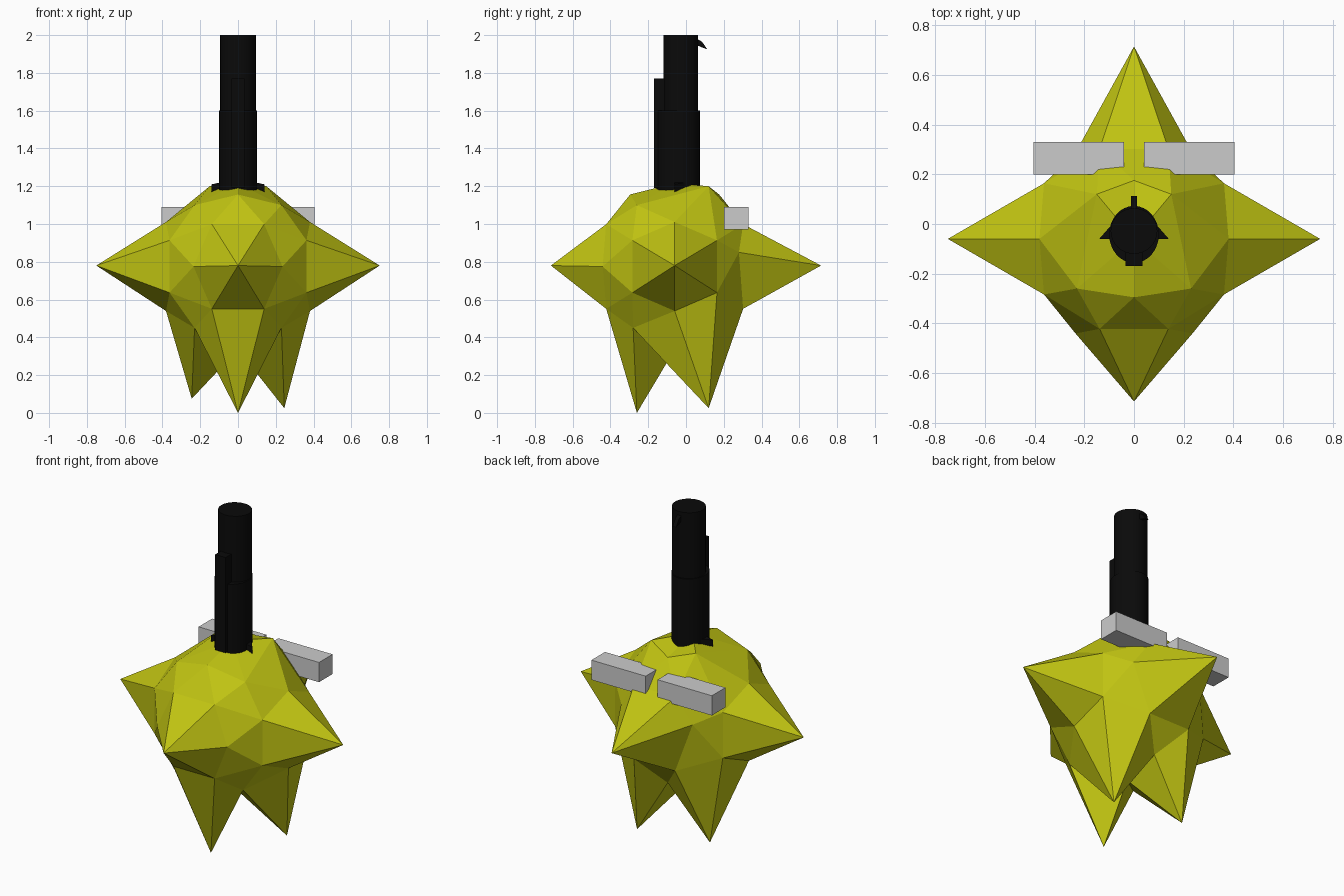
import bpy, bmesh, math
from mathutils import Vector

if "Cube" in bpy.data.objects:
    bpy.data.objects.remove(bpy.data.objects["Cube"])


def material(name, color):
    m = bpy.data.materials.new(name)
    m.diffuse_color = (*color, 1)
    m.use_nodes = True
    m.node_tree.nodes["Principled BSDF"].inputs["Base Color"].default_value = m.diffuse_color
    return m


YELLOW = material("yellow", (0.53, 0.55, 0.006))
BLACK = material("black", (0.003, 0.003, 0.003))


def make(name, bm, mat=None):
    bmesh.ops.recalc_face_normals(bm, faces=bm.faces)
    me = bpy.data.meshes.new(name)
    bm.to_mesh(me)
    bm.free()
    ob = bpy.data.objects.new(name, me)
    bpy.context.collection.objects.link(ob)
    if mat:
        me.materials.append(mat)
    return ob


def box(name, lo, hi, mat=None):
    bm = bmesh.new()
    bmesh.ops.create_cube(bm, size=1)
    for v in bm.verts:
        v.co = [(a + b) / 2 + c * (b - a) for a, b, c in zip(lo, hi, v.co)]
    return make(name, bm, mat)


def tube(name, cx, cy, rx, ry, z0, z1, mat):
    bm = bmesh.new()
    bmesh.ops.create_cone(bm, cap_ends=True, segments=32, radius1=1, radius2=1, depth=1)
    for v in bm.verts:
        v.co = (cx + v.co.x * rx, cy + v.co.y * ry, z0 + (v.co.z + 0.5) * (z1 - z0))
    ob = make(name, bm, mat)
    bpy.ops.object.select_all(action='DESELECT')
    bpy.context.view_layer.objects.active = ob
    ob.select_set(True)
    bpy.ops.object.shade_smooth_by_angle(angle=math.radians(40))
    return ob


# Faceted body: a once-subdivided icosahedron with its two-fold axes on x, y, z
center, R = Vector((0, -0.06, 0.775)), 0.448
points = set()
for base in ((0.526, 0.851, 0), (0.309, 0.809, 0.5), (1, 0, 0)):
    for k in range(3):
        b = base[-k:] + base[:-k] if k else base
        for sx in (1, -1):
            for sy in (1, -1):
                for sz in (1, -1):
                    points.add((b[0] * sx + 0.0, b[1] * sy + 0.0, b[2] * sz + 0.0))
bm = bmesh.new()
for p in sorted(points):
    bm.verts.new(Vector(p).normalized())
bmesh.ops.convex_hull(bm, input=bm.verts)

# Pulled vertices: spikes first, then small reshaping (direction, new position)
moves = [
    ((0, -1, 0), (0, -0.715, 0.78)), ((0, 1, 0), (0, 0.715, 0.78)),
    ((1, 0, 0), (0.75, -0.06, 0.78)), ((-1, 0, 0), (-0.75, -0.06, 0.78)),
    ((0, -0.526, -0.851), (0, -0.26, 0)),
    ((0.5, 0.309, -0.809), (0.245, 0.12, 0.025)),
    ((-0.5, 0.309, -0.809), (-0.245, 0.12, 0.075)),
    ((0, 0, 1), (0, -0.06, 1.215)), ((0, 0, -1), (0, -0.06, 0.335)),
]
for s in (1, -1):
    moves += [
        ((s * 0.5, 0.309, 0.809), (s * 0.15, 0.12, 1.2)),
        ((s * 0.5, -0.309, 0.809), (s * 0.23, -0.26, 1.1)),
        ((s * 0.5, -0.309, -0.809), (s * 0.23, -0.28, 0.45)),
        ((s * 0.526, 0.851, 0), (s * 0.24, 0.28, 0.85)),
    ]
targets = []
for d, pos in moves:
    d = Vector(d).normalized()
    targets.append((min(bm.verts, key=lambda v: (v.co.normalized() - d).length), pos))
for v in bm.verts:
    v.co = center + v.co * R
for v, pos in targets:
    v.co = pos
make("spiked_body", bm, YELLOW)

# Neck: main column, wider lower sleeve, front rail, side flares
tube("neck_column", 0, -0.028, 0.094, 0.092, 1.15, 2.0, BLACK)
tube("neck_sleeve", 0, -0.042, 0.1, 0.115, 1.17, 1.6, BLACK)
box("neck_front_rail", (-0.035, -0.17, 1.19), (0.035, -0.09, 1.77), BLACK)
for side, s in (("right", 1), ("left", -1)):
    bm = bmesh.new()
    for x, y, z in ((0.07, 0.02, 1.2), (0.07, -0.06, 1.2), (0.14, -0.06, 1.17),
                    (0.07, 0.02, 1.225), (0.07, -0.06, 1.225), (0.14, -0.06, 1.21)):
        bm.verts.new((x * s, y, z))
    bmesh.ops.convex_hull(bm, input=bm.verts)
    make("neck_flare_" + side, bm, BLACK)

# Small hook at the back of the neck top
bm = bmesh.new()
for y, z in ((0.05, 1.985), (0.085, 1.965), (0.112, 1.925), (0.085, 1.935), (0.05, 1.95)):
    for x in (-0.012, 0.012):
        bm.verts.new((x, y, z))
bmesh.ops.convex_hull(bm, input=bm.verts)
make("neck_hook", bm, BLACK)

# Grey bars behind the shoulders
box("bar_right", (0.04, 0.2, 0.97), (0.405, 0.33, 1.09))
box("bar_left", (-0.405, 0.2, 0.97), (-0.04, 0.33, 1.09))
